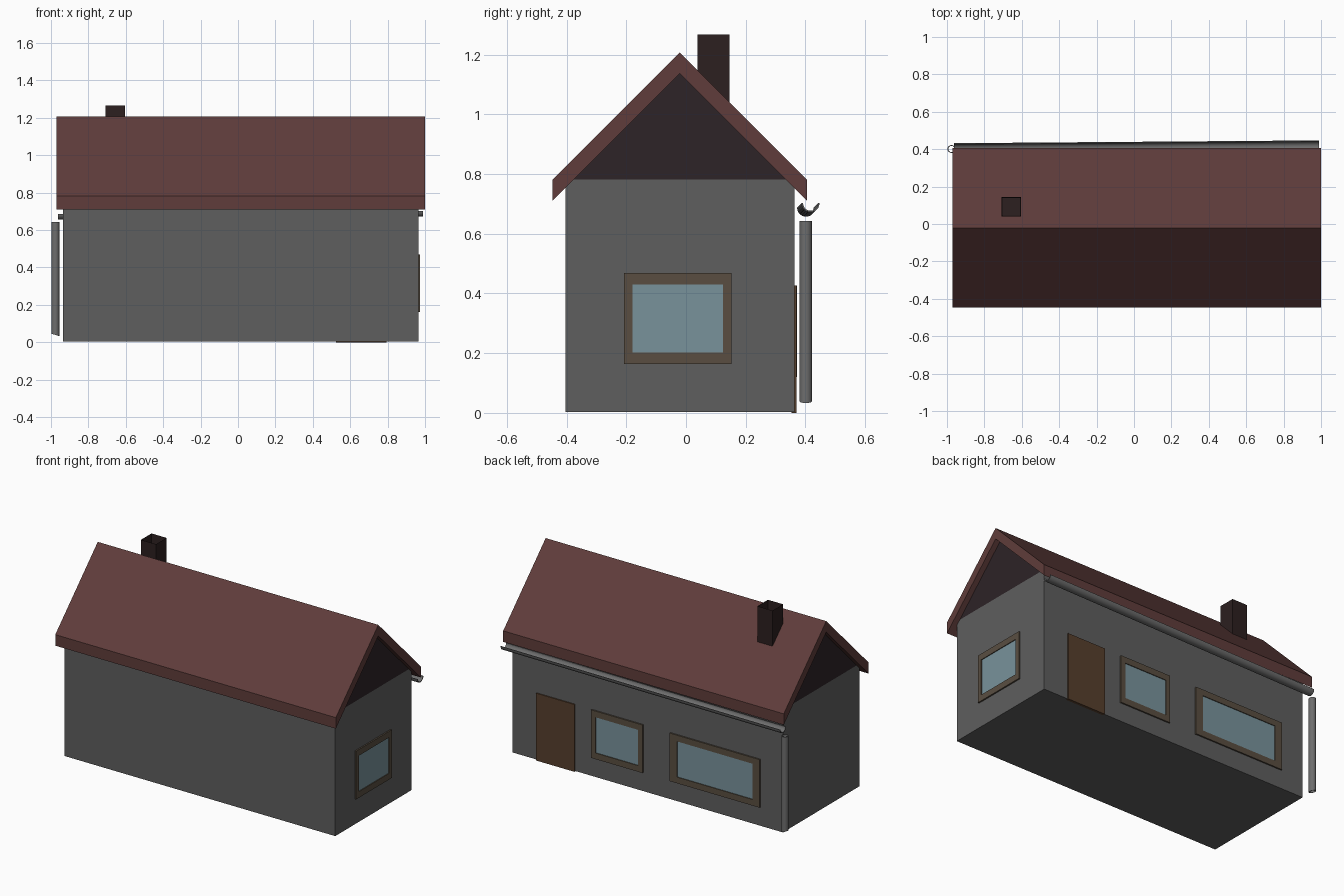
import bpy, bmesh, math
from mathutils import Vector

if "Cube" in bpy.data.objects:
    bpy.data.objects.remove(bpy.data.objects["Cube"])


def material(name, rgb):
    m = bpy.data.materials.new(name)
    m.diffuse_color = (*rgb, 1)
    m.use_nodes = True
    m.node_tree.nodes["Principled BSDF"].inputs["Base Color"].default_value = m.diffuse_color
    return m


ROOF = material("roof_red", (0.115, 0.046, 0.043))
BRICK = material("dark_brick", (0.025, 0.014, 0.014))
GABLE = material("gable_dark", (0.026, 0.017, 0.020))
WALL = material("wall_grey", (0.112, 0.112, 0.112))
METAL = material("gutter_metal", (0.155, 0.155, 0.155))
WOOD = material("wood", (0.10, 0.076, 0.053))
DOOR = material("door_brown", (0.095, 0.05, 0.026))
GLASS = material("glass", (0.19, 0.29, 0.33))


def finish(name, bm, mat=None):
    bmesh.ops.recalc_face_normals(bm, faces=bm.faces)
    me = bpy.data.meshes.new(name)
    bm.to_mesh(me)
    bm.free()
    ob = bpy.data.objects.new(name, me)
    bpy.context.collection.objects.link(ob)
    if mat:
        me.materials.append(mat)
    return ob


def box(name, lo, hi, mat=None):
    bm = bmesh.new()
    bmesh.ops.create_cube(bm, size=1)
    for v in bm.verts:
        v.co = Vector([(a + b) / 2 + c * (b - a) for a, b, c in zip(lo, hi, v.co)])
    return finish(name, bm, mat)


def prism(name, profile, x0, x1, mat=None):
    """Extrude a closed (y, z) profile along x."""
    bm = bmesh.new()
    face = bm.faces.new([bm.verts.new((x0, y, z)) for y, z in profile])
    ext = bmesh.ops.extrude_face_region(bm, geom=[face])
    bmesh.ops.translate(bm, vec=(x1 - x0, 0, 0),
                        verts=[g for g in ext["geom"] if isinstance(g, bmesh.types.BMVert)])
    # the extrusion keeps the starting cap only when it is needed; close it if open
    edges = [e for e in bm.edges if e.is_boundary]
    if edges:
        bmesh.ops.holes_fill(bm, edges=edges)
    return finish(name, bm, mat)


def smooth(ob):
    bpy.ops.object.select_all(action='DESELECT')
    ob.select_set(True)
    bpy.context.view_layer.objects.active = ob
    bpy.ops.object.shade_smooth_by_angle(angle=math.radians(40))


def window(name, place, u0, u1, z0, z1, bu, bz):
    """Frame ring with recessed glass; place(u, depth, z) maps to world space."""
    def slab(part, a, b, c, d, depth, mat):
        p, q = place(a, -0.01, c), place(b, depth, d)
        box(name + part, [min(s) for s in zip(p, q)], [max(s) for s in zip(p, q)], mat)
    slab("_frame_left", u0, u0 + bu, z0, z1, 0.009, WOOD)
    slab("_frame_right", u1 - bu, u1, z0, z1, 0.009, WOOD)
    slab("_frame_bottom", u0 + bu, u1 - bu, z0, z0 + bz, 0.009, WOOD)
    slab("_frame_top", u0 + bu, u1 - bu, z1 - bz, z1, 0.009, WOOD)
    slab("_glass", u0 + bu, u1 - bu, z0 + bz, z1 - bz, 0.004, GLASS)


# Walls and gables
X0, X1, Y0, Y1 = -0.935, 0.965, -0.403, 0.363
box("walls", (X0, Y0, 0.003), (X1, Y1, 0.781), WALL)
prism("gables", [(-0.385, 0.781), (0.345, 0.781), (-0.02, 1.146)], X0, X1, GABLE)

# Roof
prism("roof", [(-0.447, 0.711), (-0.447, 0.781), (-0.021, 1.207), (0.405, 0.781),
               (0.405, 0.711), (-0.021, 1.137)], -0.970, 1.0, ROOF)

# Chimney with an open flue
bm = bmesh.new()
bmesh.ops.create_cube(bm, size=1)
for v in bm.verts:
    v.co = Vector((-0.656 + v.co.x * 0.106, 0.092 + v.co.y * 0.106, 1.122 + v.co.z * 0.29))
bm.normal_update()
top = max(bm.faces, key=lambda f: f.calc_center_median().z)
bmesh.ops.inset_region(bm, faces=[top], thickness=0.01)
bmesh.ops.translate(bm, verts=top.verts, vec=(0, 0, -0.12))
finish("chimney", bm, BRICK)

# Door and windows
box("door", (0.525, Y1 - 0.01, 0), (0.794, Y1 + 0.007, 0.427), DOOR)
back = lambda u, d, z: (u, Y1 + d, z)
side = lambda u, d, z: (X1 + d, u, z)
window("side_window", side, -0.207, 0.152, 0.163, 0.469, 0.028, 0.039)
window("small_window", back, 0.046, 0.406, 0.121, 0.426, 0.03, 0.039)
window("wide_window", back, -0.778, -0.145, 0.121, 0.426, 0.052, 0.039)

# Gutter: half pipe falling gently towards the downpipe
N, R, T = 12, 0.03, 0.005
arc = [(math.pi * (1 + i / N), R) for i in range(N + 1)]
arc += [(a, R - T) for a, r in reversed(arc)]
gutter = prism("gutter", [(r * math.cos(a), r * math.sin(a)) for a, r in arc],
               -0.963, 0.989, METAL)
for v in gutter.data.vertices:
    t = (v.co.x + 0.963) / 1.952
    v.co.y += 0.402 + 0.015 * t
    v.co.z += 0.687 + 0.015 * t
smooth(gutter)

# Downpipe: hollow tube with a slanted foot
bm = bmesh.new()
n, rings = 20, []
for r, z in ((0.021, 0.033), (0.021, 0.643), (0.017, 0.643), (0.017, 0.033)):
    ring = []
    for i in range(n):
        a = math.tau * i / n
        x = r * math.cos(a)
        slant = (0.021 - x) * 0.3 if z < 0.1 else 0
        ring.append(bm.verts.new((-0.976 + x, 0.401 + r * math.sin(a), z + slant)))
    rings.append(ring)
for k in range(4):
    a, b = rings[k], rings[(k + 1) % 4]
    for i in range(n):
        j = (i + 1) % n
        bm.faces.new((a[i], a[j], b[j], b[i]))
smooth(finish("downpipe", bm, METAL))
